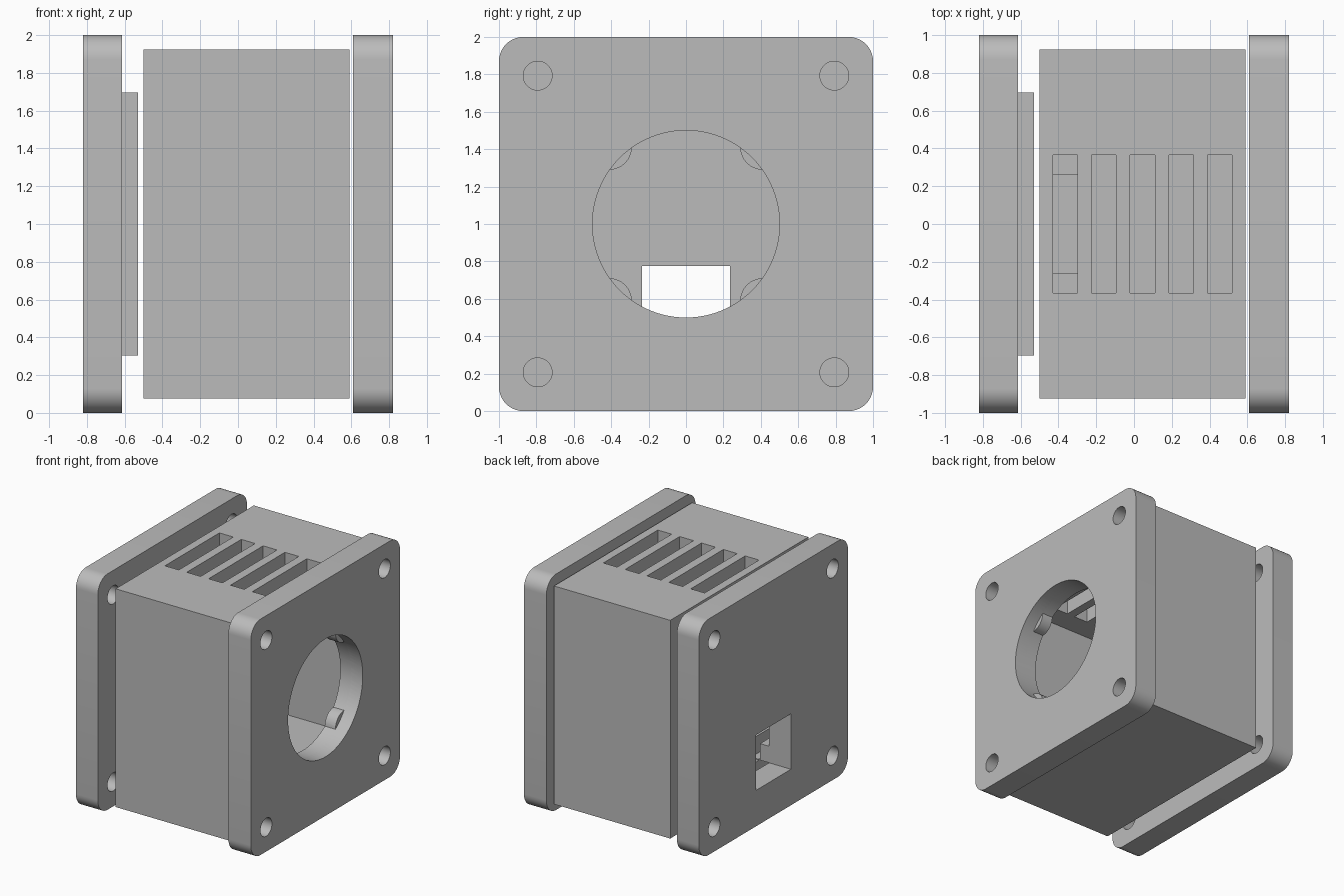
import bpy
import bmesh
from math import pi, cos, sin, radians
from mathutils import Matrix

if "Cube" in bpy.data.objects:
    bpy.data.objects.remove(bpy.data.objects["Cube"], do_unlink=True)

grey = bpy.data.materials.new("plain grey")
grey.use_nodes = True
colour = (0.5, 0.5, 0.5, 1)
grey.diffuse_color = colour
grey.node_tree.nodes["Principled BSDF"].inputs["Base Color"].default_value = colour

MID = 1.0  # height of the long axis


def add_object(name, bm):
    bmesh.ops.recalc_face_normals(bm, faces=bm.faces)
    mesh = bpy.data.meshes.new(name)
    bm.to_mesh(mesh)
    bm.free()
    mesh.materials.append(grey)
    obj = bpy.data.objects.new(name, mesh)
    bpy.context.collection.objects.link(obj)
    return obj


def block(name, x, y, z):
    """Box from three (low, high) ranges."""
    bm = bmesh.new()
    bmesh.ops.create_cube(bm, size=1)
    for v in bm.verts:
        for i, (low, high) in enumerate((x, y, z)):
            v.co[i] = low if v.co[i] < 0 else high
    return add_object(name, bm)


def square_block(name, x, half):
    return block(name, x, (-half, half), (MID - half, MID + half))


def rod(name, x, y, z, radius, sides=48):
    """Cylinder lying along x."""
    bm = bmesh.new()
    place = Matrix.Translation((sum(x) / 2, y, z)) @ Matrix.Rotation(pi / 2, 4, "Y")
    bmesh.ops.create_cone(bm, cap_ends=True, segments=sides, radius1=radius,
                          radius2=radius, depth=x[1] - x[0], matrix=place)
    return add_object(name, bm)


def rounded_plate(name, x, half, radius, steps=10):
    bm = bmesh.new()
    ring = []
    for corner, (sy, sz) in enumerate(((1, 1), (-1, 1), (-1, -1), (1, -1))):
        for i in range(steps + 1):
            a = (corner + i / steps) * pi / 2
            ring.append(bm.verts.new((x[0], sy * (half - radius) + radius * cos(a),
                                      MID + sz * (half - radius) + radius * sin(a))))
    face = bm.faces.new(ring)
    result = bmesh.ops.extrude_face_region(bm, geom=[face])
    for item in result["geom"]:
        if isinstance(item, bmesh.types.BMVert):
            item.co.x = x[1]
    return add_object(name, bm)


def cut(obj, *cutters, mode="DIFFERENCE"):
    """Apply each boolean, then discard its cutter."""
    for cutter in cutters:
        mod = obj.modifiers.new("cut", "BOOLEAN")
        mod.operation, mod.solver, mod.object = mode, "EXACT", cutter
        graph = bpy.context.evaluated_depsgraph_get()
        mesh = bpy.data.meshes.new_from_object(obj.evaluated_get(graph))
        obj.modifiers.clear()
        obj.data = mesh
        bpy.data.objects.remove(cutter, do_unlink=True)


def corners(name, x, offset, radius):
    return [rod(name, x, sy * offset, MID + sz * offset, radius, 32)
            for sy in (-1, 1) for sz in (-1, 1)]


# Front plate: round bore with four lugs left in its rear half
front_plate = rounded_plate("bore_plate", (0.61, 0.82), 1.0, 0.13)
rear_bore = rod("rear_bore", (0.55, 0.715), 0, MID, 0.5, 96)
cut(rear_bore, *corners("lug", (0.5, 0.71), 0.41, 0.12))
cut(front_plate, rear_bore, rod("bore", (0.71, 0.9), 0, MID, 0.5, 96),
    *corners("bolt_hole", (0.5, 0.9), 0.793, 0.077))

# Rear plate with a square locating frame and a cable opening
rear_plate = rounded_plate("port_plate", (-0.82, -0.615), 1.0, 0.13)
cut(rear_plate, *corners("bolt_hole", (-0.9, -0.5), 0.793, 0.077))
frame = square_block("frame", (-0.64, -0.53), 0.695)
cut(frame, square_block("frame_inside", (-0.7, -0.4), 0.555))
cut(rear_plate, frame, mode="UNION")
cut(rear_plate, block("port", (-0.9, -0.4), (-0.235, 0.235), (0.305, 0.775)))

# Hollow housing with a seat for the frame, a cable channel and vents
housing = square_block("housing", (-0.5, 0.59), 0.925)
cut(housing, square_block("cavity", (-0.6, 0.7), 0.555),
    square_block("frame_seat", (-0.6, -0.43), 0.705),
    block("channel", (-0.6, -0.27), (-0.26, 0.26), (0.285, 0.6)))
for i in range(5):
    left = -0.43 + 0.205 * i
    cut(housing, block("vent", (left, left + 0.13), (-0.365, 0.365), (1.4, 2.1)))

# Round surfaces smooth, edges sharp
for obj in (front_plate, rear_plate, housing):
    bpy.ops.object.select_all(action="DESELECT")
    obj.select_set(True)
    bpy.context.view_layer.objects.active = obj
    bpy.ops.object.shade_smooth_by_angle(angle=radians(30))
